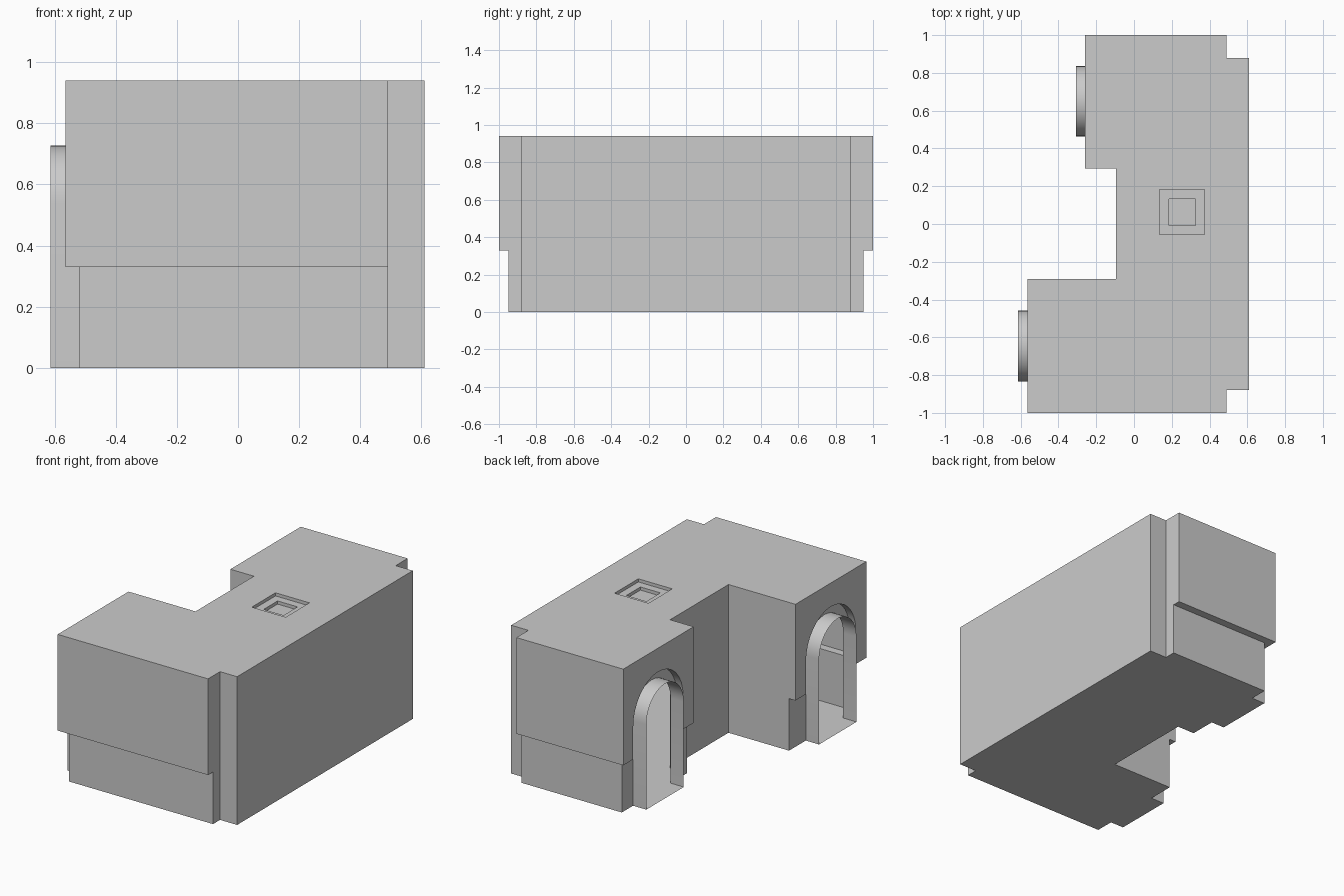
import bpy, math

cube = bpy.data.objects.get("Cube")
if cube:
    bpy.data.objects.remove(cube, do_unlink=True)

GREY = (0.6, 0.6, 0.6, 1)
mat = bpy.data.materials.new("plain_grey")
mat.use_nodes = True
mat.diffuse_color = GREY
mat.node_tree.nodes["Principled BSDF"].inputs["Base Color"].default_value = GREY

TOP, LEDGE, SPRING = 0.94, 0.33, 0.54
DOOR_R, NICHE_R = 0.1875, 0.25


def sheet(name, polys, smooth=False):
    """Make one thin-walled object from a list of polygons."""
    verts = [p for poly in polys for p in poly]
    faces, n = [], 0
    for poly in polys:
        faces.append(range(n, n + len(poly)))
        n += len(poly)
    mesh = bpy.data.meshes.new(name)
    mesh.from_pydata(verts, [], [list(f) for f in faces])
    mesh.materials.append(mat)
    obj = bpy.data.objects.new(name, mesh)
    bpy.context.collection.objects.link(obj)
    bpy.ops.object.select_all(action="DESELECT")
    obj.select_set(True)
    bpy.context.view_layer.objects.active = obj
    bpy.ops.object.mode_set(mode="EDIT")
    bpy.ops.mesh.select_all(action="SELECT")
    bpy.ops.mesh.remove_doubles(threshold=0.0005)
    bpy.ops.object.mode_set(mode="OBJECT")
    if smooth:
        bpy.ops.object.shade_smooth_by_angle(angle=math.radians(30))
    return obj


def arch(cy, r, base, steps=16):
    """Round-headed arch in (y, z), from its low-y foot to its high-y foot."""
    curve = [(cy - r * math.cos(math.pi * i / steps),
              SPRING + r * math.sin(math.pi * i / steps)) for i in range(steps + 1)]
    return [(cy - r, base)] + curve + [(cy + r, base)]


def at_x(x, pts):
    return [(x, y, z) for y, z in pts]


def at_z(z, pts):
    return [(x, y, z) for x, y in pts]


def strip(a, b):
    """Quads between two matching open paths."""
    return [[a[i], a[i + 1], b[i + 1], b[i]] for i in range(len(a) - 1)]


# U-shaped plan, notched at the two right-hand corners
def plan(front_x, back_x, end):
    return [(0.49, -end), (0.49, -0.88), (0.61, -0.88), (0.61, 0.88),
            (0.49, 0.88), (0.49, end), (back_x, end), (back_x, 0.295),
            (-0.095, 0.295), (-0.095, -0.29), (front_x, -0.29), (front_x, -end)]


upper = plan(-0.565, -0.26, 1.0)
lower = plan(-0.52, -0.215, 0.95)
DOOR_EDGES = {6: 0.65, 10: -0.645}   # plan edge : door centre y
count = len(upper)

# Plain walls and the ledge under each overhanging end
walls = []
for i in range(count):
    j = (i + 1) % count
    if i in DOOR_EDGES:
        continue
    for pts, z0, z1 in ((lower, 0, LEDGE), (upper, LEDGE, TOP)):
        walls.append([(*pts[i], z0), (*pts[j], z0), (*pts[j], z1), (*pts[i], z1)])
    if upper[i] != lower[i] and upper[j] != lower[j] and i in (5, 11):
        walls.append(at_z(LEDGE, [lower[i], lower[j], upper[j], upper[i]]))
sheet("outer_walls", walls)
sheet("floor", [at_z(0, lower[::-1])])

# Door walls, arched niches, projecting door frames and thresholds
for edge, cy in DOOR_EDGES.items():
    label = "back" if cy > 0 else "front"
    (xu, yh), (_, yl) = upper[edge], upper[edge + 1]
    (xl, yh_low), (_, yl_low) = lower[edge], lower[edge + 1]
    niche, door = arch(cy, NICHE_R, LEDGE), arch(cy, DOOR_R, 0)
    upper_wall = [(yh, LEDGE)] + niche[::-1] + [(yl, LEDGE), (yl, TOP), (yh, TOP)]
    inner_wall = ([(yh_low, 0)] + door[::-1] + [(yl_low, 0), (yl_low, LEDGE)]
                  + niche + [(yh_low, LEDGE)])
    a, b = cy - NICHE_R, cy + NICHE_R
    ledges = [at_z(LEDGE, [(xu, a), (xl, a), (xl, yl_low), (xu, yl)]),
              at_z(LEDGE, [(xu, yh), (xl, yh_low), (xl, b), (xu, b)])]
    sheet(label + "_door_wall", [at_x(xu, upper_wall), at_x(xl, inner_wall)] + ledges)
    sheet(label + "_door_niche", strip(at_x(xu, niche), at_x(xl, niche)), True)
    x_out = xu - 0.048
    sheet(label + "_door_frame", strip(at_x(xl, door), at_x(x_out, door)), True)
    p, q = cy - DOOR_R, cy + DOOR_R
    sheet(label + "_threshold", [at_z(0, [(xl, p), (x_out, p), (x_out, q), (xl, q)][::-1])])


# Roof in two halves around the square skylight
def square(half):
    cx, cy = 0.255, 0.0625
    return [(cx - half, cy - half), (cx + half, cy - half),
            (cx + half, cy + half), (cx - half, cy + half)]


hole, pane = square(0.119), square(0.07)
mid = 0.0625
right, left = (0.61, mid), (-0.095, mid)
hole_r, hole_l = (hole[1][0], mid), (hole[0][0], mid)
front_half = upper[:3] + [right, hole_r, hole[1], hole[0], hole_l, left] + upper[9:]
back_half = [right] + upper[3:9] + [left, hole_l, hole[3], hole[2], hole_r]
sheet("roof", [at_z(TOP, front_half), at_z(TOP, back_half)])

# Stepped skylight recess
rings = [at_z(TOP, hole), at_z(TOP - 0.02, hole),
         at_z(TOP - 0.02, pane), at_z(TOP - 0.04, pane)]
recess = [rings[-1]]
for r0, r1 in zip(rings, rings[1:]):
    recess += strip(r1 + r1[:1], r0 + r0[:1])[::1]
sheet("skylight_recess", [recess[0]] + [f[::-1] for f in recess[1:]])
